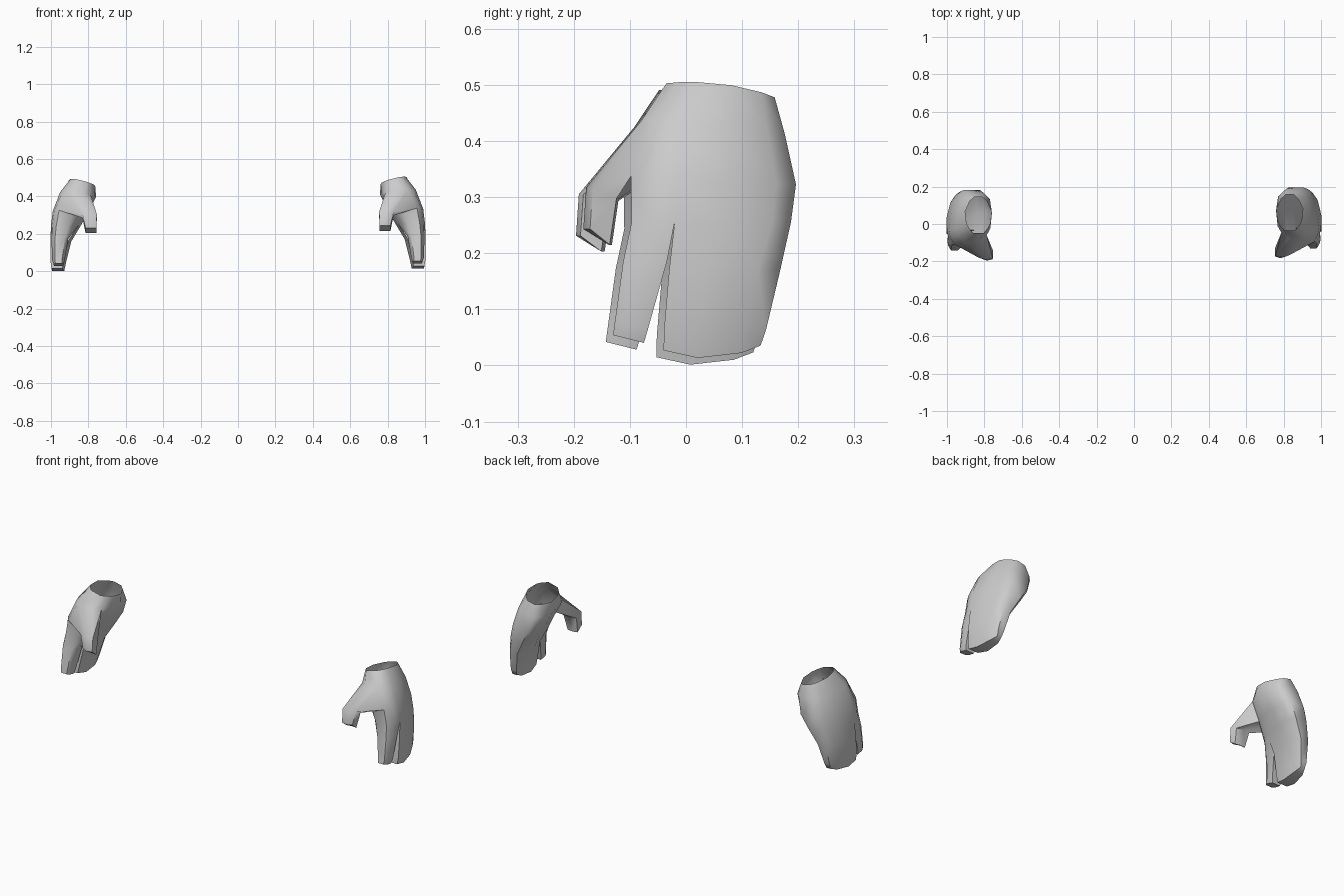
import bpy, bmesh

if "Cube" in bpy.data.objects:
    bpy.data.objects.remove(bpy.data.objects["Cube"])


def ring(bm, prof, x0, x1, y0, y1, z, tx=0.0, ty=0.0, shear=0.0, bow=0.0):
    """Flattened loop: outer side front-to-back, then inner side back-to-front."""
    cx, cy, hw = (x0 + x1) / 2, (y0 + y1) / 2, (x1 - x0) / 2
    pts = [(t, 1, w) for t, w in prof] + [(t, -1, w) for t, w in reversed(prof)]
    out = []
    for t, side, w in pts:
        y = y0 + (y1 - y0) * t
        x = cx + side * w * hw + shear * (y - cy)
        out.append(bm.verts.new((x, y, z + tx * (x - cx) + ty * (y - cy)
                                 + bow * (2 * t - 1) ** 2)))
    return out


def bridge(bm, a, b, skip=()):
    n = len(a)
    for k in range(n):
        if k not in skip:
            j = (k + 1) % n
            bm.faces.new((a[k], a[j], b[j], b[k]))


def cap(bm, r):
    n = len(r)
    for k in range(n // 2 - 1):
        bm.faces.new((r[k], r[k + 1], r[n - 2 - k], r[n - 1 - k]))


def loft(bm, start, rings):
    for r in rings:
        bridge(bm, start, r)
        start = r
    cap(bm, start)


def make_hand(name, mirror, offset):
    bm = bmesh.new()
    # palm, open at the wrist
    wrist_prof = [(0, .4), (.13, .7), (.27, .9), (.6, 1), (.88, .65), (1, .3)]
    palm_prof = [(0, .45), (.13, .82), (.27, 1), (.6, 1), (.88, .8), (1, .45)]
    wrist = ring(bm, wrist_prof, .762, .903, -.035, .158, .484, .25, -.12)
    heel = ring(bm, palm_prof, .762, .945, -.08, .176, .42, .1, -.08, -.1)
    knuckle = ring(bm, palm_prof, .805, .978, -.098, .196, .33, 0, -.05, -.18)
    split = ring(bm, palm_prof, .845, .99, -.097, .187, .255, 0, 0, -.15)
    bridge(bm, wrist, heel)
    bridge(bm, heel, knuckle, skip=(10, 11))
    bridge(bm, knuckle, split)

    # index finger
    fp = [(0, .55), (.4, .95), (1, .85)]
    loft(bm, [split[i] for i in (0, 1, 2, 9, 10, 11)], [
        ring(bm, fp, .905, 1.0, -.112, -.034, .185),
        ring(bm, fp, .925, .995, -.127, -.068, .07, 0, -.2),
        ring(bm, [(0, .5), (.4, .8), (1, .7)], .925, .993, -.13, -.075, .047, 0, -.25)])

    # remaining fingers as one block
    bp = [(0, .85), (.35, 1), (.8, .8), (1, .4)]
    loft(bm, split[2:10], [
        ring(bm, bp, .888, 1.0, -.03, .168, .17, 0, 0, -.12),
        ring(bm, bp, .915, 1.0, -.039, .143, .065, 0, 0, -.1),
        ring(bm, [(0, .7), (.35, .8), (.8, .6), (1, .3)],
             .918, 1.0, -.04, .133, .013, 0, .05, -.1, .018)])

    # thumb grown from the open front corner of the palm
    def thumb_ring(x0, x1, yf, zf, yb, zb):
        xm = (x0 + x1) / 2
        return [bm.verts.new(p) for p in (
            (x1, yf + .012, zf), (xm, yf, zf), (x0, yf + .008, zf),
            (x0, yb - .006, zb), (xm, yb, zb), (x1, yb - .004, zb))]
    base = [heel[0], heel[11], heel[10], knuckle[10], knuckle[11], knuckle[0]]
    thumb = [thumb_ring(.755, .832, -.178, .317, -.12, .297),
             thumb_ring(.756, .815, -.183, .243, -.132, .215)]
    loft(bm, base, thumb)

    for v in bm.verts:
        v.co.x *= mirror
        v.co.y += offset[0]
        v.co.z += offset[1]
    bmesh.ops.recalc_face_normals(bm, faces=bm.faces)
    me = bpy.data.meshes.new(name)
    bm.to_mesh(me)
    bm.free()
    ob = bpy.data.objects.new(name, me)
    bpy.context.collection.objects.link(ob)
    bpy.ops.object.select_all(action='DESELECT')
    ob.select_set(True)
    bpy.context.view_layer.objects.active = ob
    bpy.ops.object.shade_smooth_by_angle(angle=1.0)


make_hand("hand_right", 1, (0, 0))
make_hand("hand_left", -1, (-.013, -.012))
